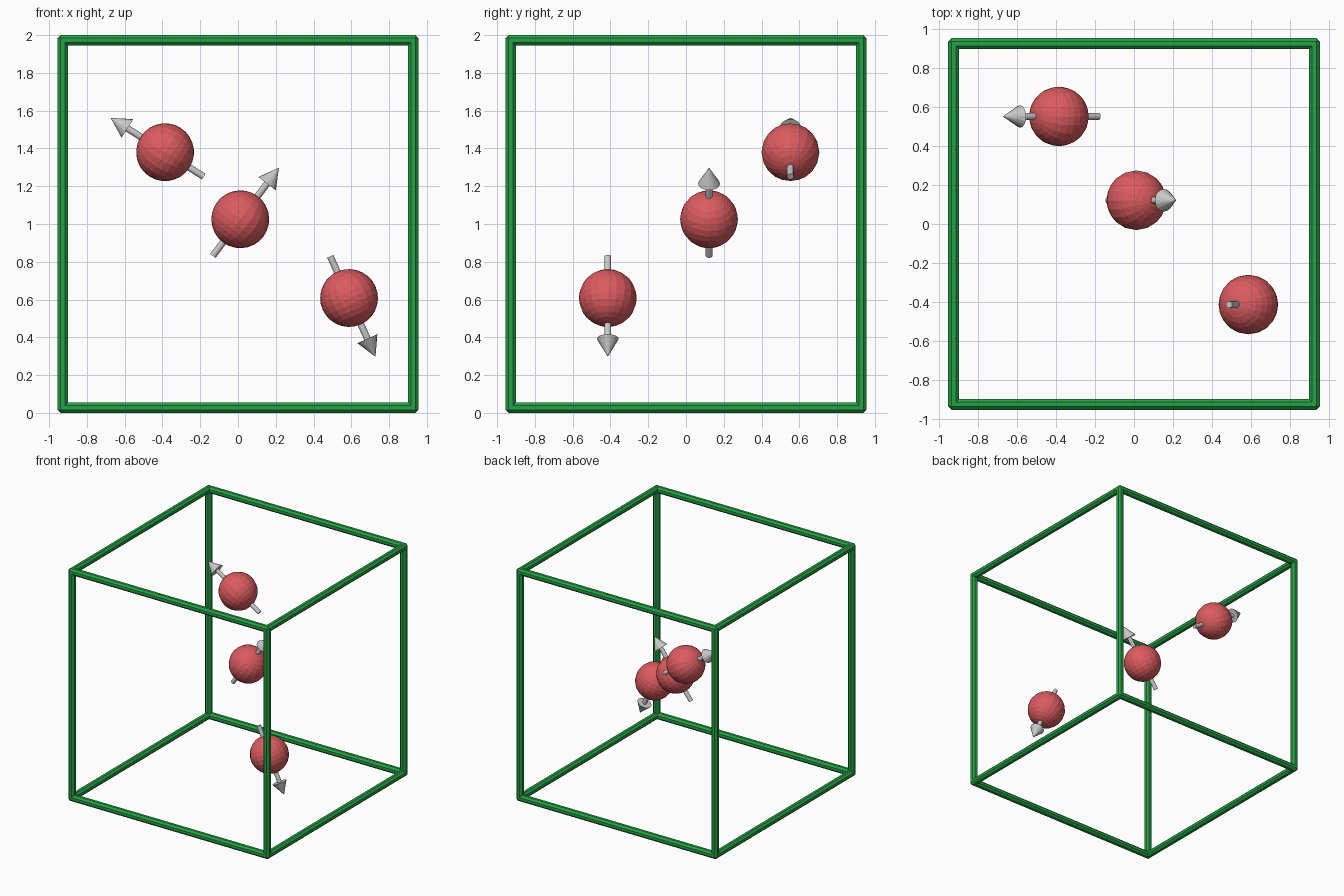
import bpy, bmesh, math
from itertools import product
from mathutils import Vector, Matrix

if "Cube" in bpy.data.objects:
    bpy.data.objects.remove(bpy.data.objects["Cube"])


def material(name, rgb):
    m = bpy.data.materials.new(name)
    m.diffuse_color = (*rgb, 1)
    m.use_nodes = True
    m.node_tree.nodes["Principled BSDF"].inputs["Base Color"].default_value = m.diffuse_color
    return m


GREEN = material("green", (0.019, 0.36, 0.061))
RED = material("red", (0.71, 0.105, 0.115))
GREY = material("light grey", (0.58, 0.58, 0.58))


def finish(bm, name, mat):
    me = bpy.data.meshes.new(name)
    bm.to_mesh(me)
    bm.free()
    me.materials.append(mat)
    ob = bpy.data.objects.new(name, me)
    bpy.context.collection.objects.link(ob)
    return ob


def frame_matrix(centre, direction):
    return Matrix.Translation(centre) @ Vector(direction).to_track_quat('Z', 'Y').to_matrix().to_4x4()


def rod(bm, start, end, r1, r2, sides, spin=0.0):
    a, b = Vector(start), Vector(end)
    m = frame_matrix((a + b) / 2, b - a) @ Matrix.Rotation(spin, 4, 'Z')
    bmesh.ops.create_cone(bm, cap_ends=True, segments=sides, radius1=r1, radius2=r2,
                          depth=(b - a).length, matrix=m)


# Cube frame: twelve octagonal bars with faceted corner joints
HALF, ZMID, ZHALF, H = 0.9275, 1.0, 0.9725, 0.0275
T = H * math.tan(math.pi / 8)
size = Vector((HALF, HALF, ZHALF))
mid = Vector((0, 0, ZMID))

bm = bmesh.new()
for axis in range(3):
    u, v = [i for i in range(3) if i != axis]
    for su, sv in product((-1, 1), repeat=2):
        a = Vector((0, 0, 0))
        a[u], a[v], a[axis] = su * size[u], sv * size[v], -size[axis]
        b = a.copy()
        b[axis] = size[axis]
        rod(bm, mid + a, mid + b, H / math.cos(math.pi / 8), H / math.cos(math.pi / 8), 8, math.pi / 8)
finish(bm, "frame_bars", GREEN)

bm = bmesh.new()
for corner in product((-1, 1), repeat=3):
    c = mid + Vector([s * d for s, d in zip(corner, size)])
    pts = []
    for axis in range(3):
        for signs in product((-1, 1), repeat=3):
            p = Vector([s * (H if i == axis else T) for i, s in enumerate(signs)])
            pts.append(bm.verts.new(c + p))
    bmesh.ops.convex_hull(bm, input=pts)
bmesh.ops.dissolve_limit(bm, angle_limit=0.01, verts=bm.verts, edges=bm.edges)
finish(bm, "frame_corners", GREEN)

# Balls, each pierced by an arrow lying in the x-z plane
for name, centre, direction in (
    ("upper", (-0.386, 0.553, 1.38), (-0.493, 0, 0.311)),
    ("middle", (0.012, 0.122, 1.025), (0.349, 0, 0.465)),
    ("lower", (0.588, -0.414, 0.608), (0.238, 0, -0.529)),
):
    c, d = Vector(centre), Vector(direction).normalized()
    bm = bmesh.new()
    bmesh.ops.create_uvsphere(bm, u_segments=20, v_segments=14, radius=0.153, matrix=frame_matrix(c, d))
    finish(bm, name + "_ball", RED)

    bm = bmesh.new()
    rod(bm, c - d * 0.242, c + d * 0.245, 0.018, 0.018, 12)
    finish(bm, name + "_arrow_shaft", GREY)

    bm = bmesh.new()
    rod(bm, c + d * 0.236, c + d * 0.341, 0.058, 0.0, 16)
    finish(bm, name + "_arrow_head", GREY)
